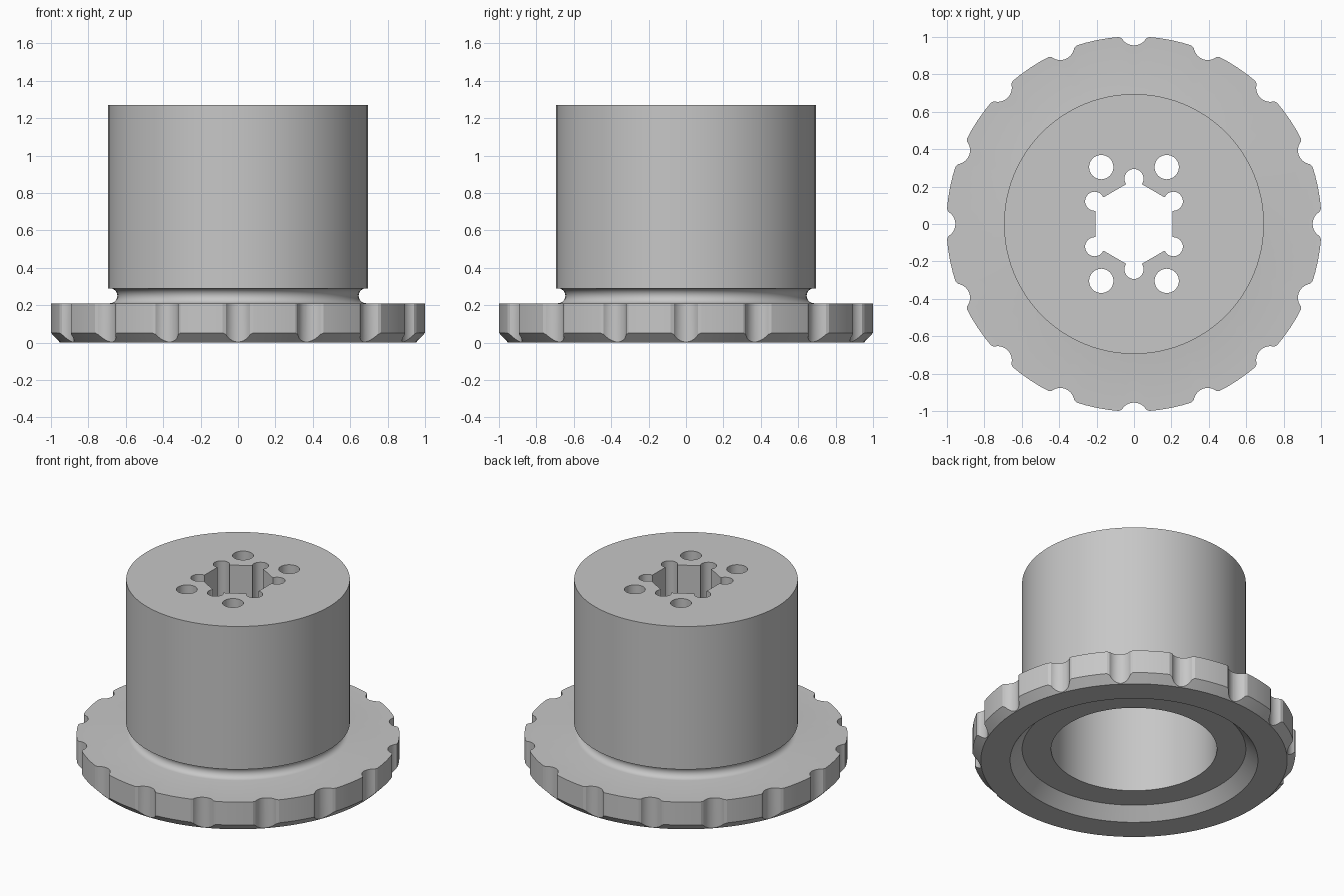
import bpy, bmesh
from math import sin, cos, pi, radians
from mathutils import Matrix

if "Cube" in bpy.data.objects:
    bpy.data.objects.remove(bpy.data.objects["Cube"])

grey = bpy.data.materials.new("plain grey")
grey.use_nodes = True
colour = (0.57, 0.57, 0.57, 1)
grey.diffuse_color = colour
grey.node_tree.nodes["Principled BSDF"].inputs["Base Color"].default_value = colour


def finish(name, bm):
    """Turn a bmesh into a linked object."""
    bmesh.ops.recalc_face_normals(bm, faces=bm.faces)
    mesh = bpy.data.meshes.new(name)
    bm.to_mesh(mesh)
    bm.free()
    mesh.materials.append(grey)
    ob = bpy.data.objects.new(name, mesh)
    bpy.context.collection.objects.link(ob)
    return ob


def lathe(name, profile, segments):
    """Revolve (radius, z) points about z and cap both ends."""
    bm = bmesh.new()
    rings = [[bm.verts.new((r * cos(2 * pi * i / segments), r * sin(2 * pi * i / segments), z))
              for i in range(segments)] for r, z in profile]
    for a, b in zip(rings, rings[1:]):
        for i in range(segments):
            j = (i + 1) % segments
            bm.faces.new((a[i], a[j], b[j], b[i]))
    bm.faces.new(rings[0])
    bm.faces.new(rings[-1])
    return finish(name, bm)


def prism(bm, outline, z0, z1, turn=0):
    """Add a vertical prism over an (x, y) outline, turned about z."""
    rot = Matrix.Rotation(turn, 3, 'Z')
    low, high = ([bm.verts.new(rot @ v.co) for v in ring] for ring in
                 ([bm.verts.new((x, y, z)) for x, y in outline] for z in (z0, z1)))
    for i in range(len(low)):
        j = (i + 1) % len(low)
        bm.faces.new((low[i], low[j], high[j], high[i]))
    bm.faces.new(low)
    bm.faces.new(high)
    bmesh.ops.delete(bm, geom=[v for v in bm.verts if not v.link_faces], context='VERTS')


def circle(cx, cy, r, n=32, start=0):
    return [(cx + r * cos(start + 2 * pi * i / n), cy + r * sin(start + 2 * pi * i / n))
            for i in range(n)]


TOP, PLATE = 1.27, 0.3

# Hub body: bore, bottom recess, chamfered flange, neck groove, drum
groove = [(0.685 - 0.04 * cos(t), 0.25 + 0.04 * sin(t))
          for t in (radians(-90 + 18 * k) for k in range(11))]
profile = [(0.515, TOP - PLATE), (0.515, 0.08), (0.695, 0.08), (0.77, 0), (0.952, 0),
           (1.003, 0.052), (1.003, 0.21)] + groove + [(0.695, 0.29), (0.695, TOP)]
hub = lathe("flanged_hub", profile, 96)

cutters = []

# Sixteen grip scallops with eased shoulders
arc = [(1.03 - 0.075 * cos(t), 0.075 * sin(t))
       for t in (radians(-60 + 10 * k) for k in range(13))]
scallop = [(1.1, -0.11), (1.003, -0.092)] + arc + [(1.003, 0.092), (1.1, 0.11)]
bm = bmesh.new()
for k in range(16):
    prism(bm, scallop, -0.1, 0.23, k * pi / 8)
cutters.append(finish("scallop_cutter", bm))

# Hexagonal shaft hole, corner reliefs and four bolt holes
shapes = [circle(0, 0, 0.237, 6, pi / 2)]
for k in range(6):
    a = pi / 6 + k * pi / 3
    shapes.append(circle(0.243 * cos(a), 0.243 * sin(a), 0.051))
for sx in (-1, 1):
    for sy in (-1, 1):
        shapes.append(circle(sx * 0.175, sy * 0.304, 0.065))
for shape in shapes:
    bm = bmesh.new()
    prism(bm, shape, TOP - PLATE - 0.1, TOP + 0.1)
    cutters.append(finish("hole_cutter", bm))

for cutter in cutters:
    cutter.hide_render = True
    mod = hub.modifiers.new("cut", 'BOOLEAN')
    mod.operation = 'DIFFERENCE'
    mod.solver = 'EXACT'
    mod.object = cutter

# Bake the cuts and drop the cutters
cut_mesh = bpy.data.meshes.new_from_object(
    hub.evaluated_get(bpy.context.evaluated_depsgraph_get()))
hub.modifiers.clear()
hub.data = cut_mesh
for cutter in cutters:
    bpy.data.objects.remove(cutter)

bpy.ops.object.select_all(action='DESELECT')
hub.select_set(True)
bpy.context.view_layer.objects.active = hub
bpy.ops.object.shade_smooth_by_angle(angle=radians(25))
